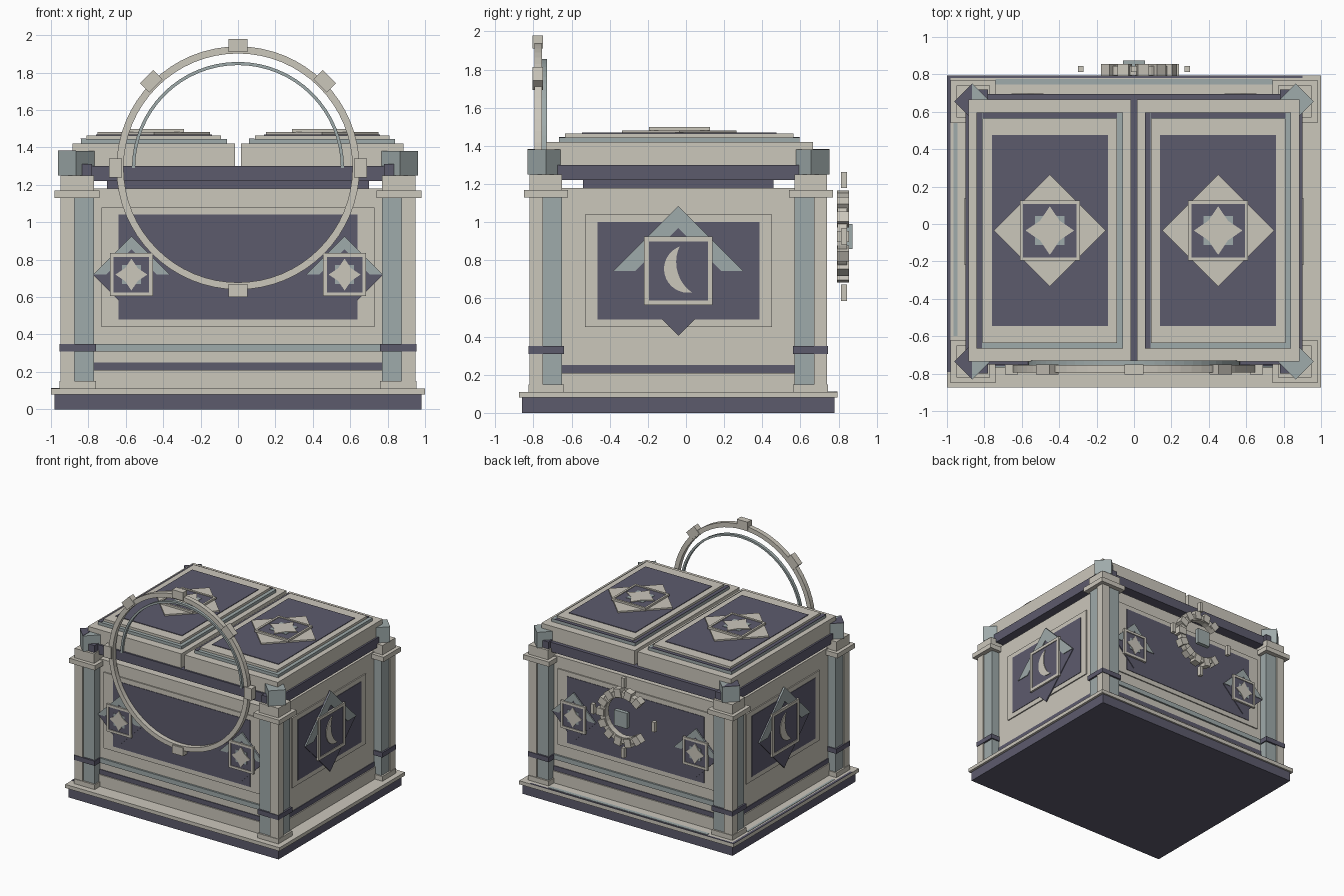
import bpy
import bmesh
from math import cos, sin, radians, pi
from mathutils import Matrix, Vector

if "Cube" in bpy.data.objects:
    bpy.data.objects.remove(bpy.data.objects["Cube"], do_unlink=True)


def material(name, rgb):
    m = bpy.data.materials.new(name)
    m.use_nodes = True
    m.diffuse_color = (*rgb, 1)
    m.node_tree.nodes["Principled BSDF"].inputs["Base Color"].default_value = (*rgb, 1)
    return m


CREAM = material("cream stone", (0.60, 0.57, 0.50))
NAVY = material("dusky navy", (0.108, 0.104, 0.152))
TEAL = material("grey teal", (0.345, 0.405, 0.405))
CY = -0.04  # chest centre in depth


def prism(name, pts, w0, w1, mat, frame=Matrix()):
    """Extrude a 2D outline from depth w0 to w1 in a local frame."""
    bm = bmesh.new()
    face = bm.faces.new([bm.verts.new((u, v, w0)) for u, v in pts])
    ext = bmesh.ops.extrude_face_region(bm, geom=[face])
    moved = [g for g in ext["geom"] if isinstance(g, bmesh.types.BMVert)]
    bmesh.ops.translate(bm, verts=moved, vec=(0, 0, w1 - w0))
    bm.transform(frame)
    bmesh.ops.recalc_face_normals(bm, faces=bm.faces)
    me = bpy.data.meshes.new(name)
    bm.to_mesh(me)
    bm.free()
    me.materials.append(mat)
    ob = bpy.data.objects.new(name, me)
    bpy.context.collection.objects.link(ob)
    return ob


def rect(hu, hv, cu=0, cv=0):
    return [(cu - hu, cv - hv), (cu + hu, cv - hv), (cu + hu, cv + hv), (cu - hu, cv + hv)]


def box(name, x0, x1, y0, y1, z0, z1, mat):
    return prism(name, [(x0, y0), (x1, y0), (x1, y1), (x0, y1)], z0, z1, mat)


def arc(cu, cv, r, a0, a1, n):
    return [(cu + r * cos(radians(a0 + (a1 - a0) * i / n)),
             cv + r * sin(radians(a0 + (a1 - a0) * i / n))) for i in range(n + 1)]


def band(name, r0, r1, a0, a1, n, w0, w1, mat, frame):
    return prism(name, arc(0, 0, r1, a0, a1, n) + arc(0, 0, r0, a1, a0, n), w0, w1, mat, frame)


def frame_on(origin, u, v):
    """Local frame with u right, v up and w pointing out of the surface."""
    u, v = Vector(u), Vector(v)
    m = Matrix((u, v, u.cross(v))).transposed().to_4x4()
    return Matrix.Translation(origin) @ m


def shifted(frame, u, v):
    return frame @ Matrix.Translation((u, v, 0))


def square_badge(name, h, t, w, frame):
    """Navy tile with a raised cream border."""
    prism(name + "_tile", rect(h - t, h - t), w, w + 0.012, NAVY, frame)
    for k in range(4):
        turn = frame @ Matrix.Rotation(k * pi / 2, 4, "Z")
        prism(name + "_border", rect(h, t / 2, 0, h - t / 2), w, w + 0.018, CREAM, turn)


def star(name, r, w, frame):
    prism(name + "_star_back", rect(r * 0.6, r * 0.6), w, w + 0.003, TEAL, frame)
    pts = []
    for k in range(8):
        rad = r if k % 2 == 0 else r * 0.57
        pts.append((rad * cos(k * pi / 4), rad * sin(k * pi / 4)))
    prism(name + "_star", pts, w, w + 0.007, CREAM, frame)


def diamond(r):
    return [(0, -r), (r, 0), (0, r), (-r, 0)]


def chevron_badge(name, r, h, t, w, frame):
    """Navy diamond, teal chevron over its upper half, square tile on top."""
    prism(name + "_diamond", diamond(r), w, w + 0.01, NAVY, frame)
    i = r * 0.66
    prism(name + "_chevron", [(r, 0), (0, r), (-r, 0), (-i, 0), (0, i), (i, 0)],
          w, w + 0.016, TEAL, frame)
    square_badge(name, h, t, w + 0.008, frame)


# Base
box("base_slab", -0.98, 0.98, CY - 0.82, CY + 0.82, 0, 0.08, NAVY)
box("base_trim", -1, 1, CY - 0.835, CY + 0.835, 0.08, 0.11, CREAM)
box("base_edge_left", -1, -0.98, CY - 0.75, CY + 0.835, 0.11, 0.113, NAVY)
box("base_edge_back", -1, 0.9, CY + 0.82, CY + 0.835, 0.11, 0.113, NAVY)
box("base_inlay_left", -0.965, -0.945, -0.6, 0.55, 0.11, 0.113, TEAL)
box("base_inlay_back", -0.74, 0.74, 0.745, 0.775, 0.11, 0.113, TEAL)

# Body and horizontal bands
box("body", -0.87, 0.87, CY - 0.70, CY + 0.70, 0.11, 1.18, CREAM)
box("skirt", -0.885, 0.885, CY - 0.715, CY + 0.715, 0.11, 0.21, CREAM)
box("body_navy_band", -0.876, 0.876, CY - 0.706, CY + 0.706, 0.21, 0.25, NAVY)
for s in (-1, 1):
    y = CY + s * 0.70
    box("teal_ledge", -0.78, 0.78, y - 0.015, y + 0.015, 0.31, 0.35, TEAL)

# Corner pillars, mirrored to all four corners
for sx in (-1, 1):
    for sy in (-1, 1):
        def corner(name, x0, x1, y0, y1, z0, z1, mat):
            xs, ys = sorted((sx * x0, sx * x1)), sorted((CY + sy * y0, CY + sy * y1))
            return box(name, *xs, *ys, z0, z1, mat)
        corner("pillar_foot", 0.76, 0.955, 0.60, 0.785, 0.11, 0.15, CREAM)
        corner("pillar_core", 0.77, 0.94, 0.61, 0.77, 0.15, 1.13, TEAL)
        corner("pillar_corner", 0.875, 0.95, 0.71, 0.78, 0.15, 1.13, CREAM)
        corner("pillar_collar", 0.76, 0.955, 0.60, 0.785, 0.31, 0.35, NAVY)
        corner("pillar_cap", 0.74, 0.98, 0.58, 0.81, 1.13, 1.17, CREAM)
        corner("pillar_neck", 0.77, 0.95, 0.61, 0.78, 1.17, 1.25, CREAM)
        corner("corner_clasp", 0.78, 0.85, 0.61, 0.76, 1.25, 1.31, NAVY)
        at = Matrix.Translation((sx * 0.865, CY + sy * 0.695, 0))
        prism("corner_block", diamond(0.097), 1.25, 1.38, TEAL, at)
        if sx < 0:
            prism("corner_block_inlay", [(-0.097, 0), (0, -0.097), (0, 0.097)], 1.38, 1.383, NAVY, at)

# Wall panels and badges
walls = {
    "front": frame_on((0, CY - 0.70, 0), (1, 0, 0), (0, 0, 1)),
    "back": frame_on((0, CY + 0.70, 0), (-1, 0, 0), (0, 0, 1)),
    "right_side": frame_on((0.87, CY, 0), (0, 1, 0), (0, 0, 1)),
    "left_side": frame_on((-0.87, CY, 0), (0, -1, 0), (0, 0, 1)),
}
for side, wall in walls.items():
    long_side = side in ("front", "back")
    mid = 0.76 if long_side else 0.745
    hu, hv = (0.73, 0.32) if long_side else (0.49, 0.295)
    nu, nv = (0.64, 0.28) if long_side else (0.425, 0.255)
    prism(side + "_frame", rect(hu, hv, 0, mid), 0, 0.01, CREAM, wall)
    prism(side + "_panel", rect(nu, nv, 0, mid), 0.01, 0.014, NAVY, wall)
    if long_side:
        for s in (-1, 1):
            spot = shifted(wall, s * 0.57, 0.72)
            chevron_badge(side + "_badge", 0.205, 0.115, 0.02, 0.01, spot)
            star(side + "_badge", 0.085, 0.03, spot)
    else:
        spot = shifted(wall, 0, 0.745)
        chevron_badge(side + "_badge", 0.34, 0.18, 0.025, 0.01, spot)
        outer = arc(0.05, 0.01, 0.125, 110, 280, 16)
        a, b = Vector(outer[0]), Vector(outer[-1])
        inner = [tuple(Vector(p).lerp(a.lerp(b, i / 16), 0.6)) for i, p in enumerate(outer)]
        prism(side + "_moon", outer + inner[-2:0:-1], 0.03, 0.036, CREAM, spot)

# Lid: shared navy rim and two stepped halves
box("lid_rim", -0.9, 0.9, CY - 0.71, CY + 0.735, 1.22, 1.30, NAVY)
box("lid_seat", -0.7, 0.7, CY - 0.5, CY + 0.5, 1.18, 1.22, NAVY)
for s in (-1, 1):
    half = Matrix.Translation((s * 0.45, CY + 0.005, 0))
    prism("lid_half", rect(0.435, 0.70), 1.30, 1.42, CREAM, half)
    prism("lid_step", rect(0.39, 0.63), 1.42, 1.445, TEAL, half)
    prism("lid_step_inlay_side", rect(0.015, 0.63, -0.377, 0), 1.444, 1.448, NAVY, half)
    prism("lid_step_inlay_back", rect(0.36, 0.015, 0, 0.617), 1.444, 1.448, NAVY, half)
    prism("lid_top", rect(0.36, 0.60), 1.445, 1.465, CREAM, half)
    prism("lid_panel", rect(0.31, 0.51), 1.465, 1.47, NAVY, half)
    prism("lid_diamond", diamond(0.30), 1.47, 1.482, CREAM, half)
    square_badge("lid_badge", 0.16, 0.017, 1.48, half)
    star("lid_badge", 0.13, 1.492, half)

# Large front hoop with tabs and an inner half hoop
hoop = frame_on((0, -0.755, 1.29), (1, 0, 0), (0, 0, 1))
for a in (0, 180):
    band("front_hoop", 0.612, 0.65, a, a + 180, 32, 0, 0.04, CREAM, hoop)
for a in (0, 45, 90, 135, 180, 270):
    prism("hoop_tab", rect(0.035, 0.05, 0.655, 0), -0.005, 0.05, CREAM,
          hoop @ Matrix.Rotation(radians(a), 4, "Z"))
band("inner_half_hoop", 0.55, 0.567, 0, 180, 32, -0.025, 0.002, TEAL, hoop)

# Open crescent ring on the back with four posts and a centre block
crest = frame_on((0, 0.795, 0.925), (-1, 0, 0), (0, 0, 1))
band("back_ring", 0.165, 0.215, 50, 310, 20, 0, 0.05, CREAM, crest)
for a in range(50, 311, 26):
    prism("back_ring_block", rect(0.035, 0.03, 0.205, 0), -0.003, 0.06, CREAM,
          crest @ Matrix.Rotation(radians(a), 4, "Z"))
for u, v in ((0, 0.295), (0, -0.295), (0.285, 0), (-0.285, 0)):
    prism("back_post", rect(0.015, 0.042, u, v), 0.018, 0.05, CREAM, crest)
prism("back_centre_block", rect(0.06, 0.065), 0.045, 0.078, TEAL, crest)
